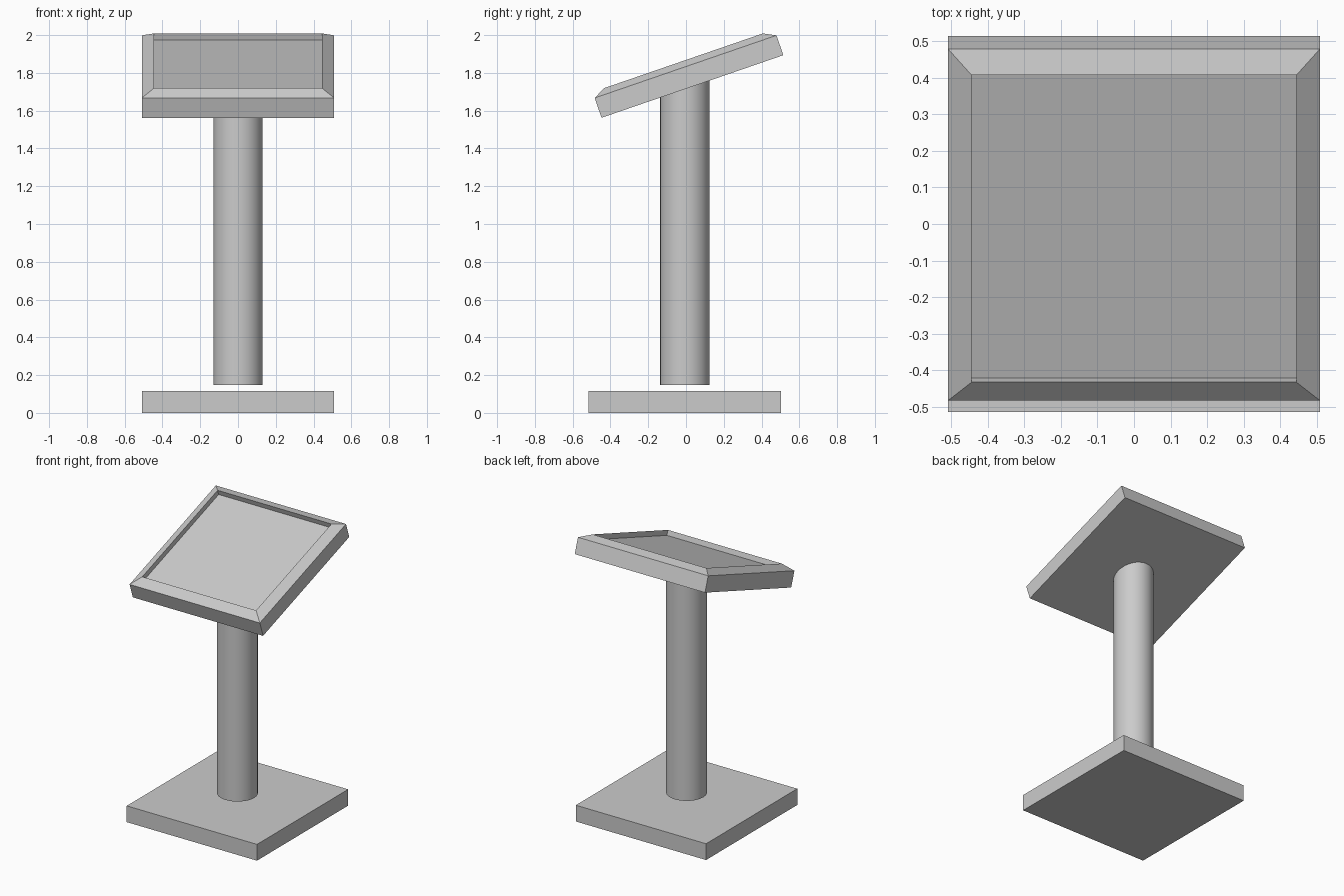
import bpy, bmesh
from math import radians
from mathutils import Vector

if "Cube" in bpy.data.objects:
    bpy.data.objects.remove(bpy.data.objects["Cube"])

SIDE = 1.018      # width of the base and of the panel
TILT = radians(19)


def box(name, size, bottom_centre):
    bm = bmesh.new()
    bmesh.ops.create_cube(bm, size=1)
    for v in bm.verts:
        v.co = Vector((v.co.x * size[0], v.co.y * size[1], (v.co.z + 0.5) * size[2]))
    me = bpy.data.meshes.new(name)
    bm.to_mesh(me)
    bm.free()
    ob = bpy.data.objects.new(name, me)
    ob.location = bottom_centre
    bpy.context.collection.objects.link(ob)
    return ob


# Square foot plate
box("base_plate", (SIDE, SIDE, 0.115), (0, -0.006, 0))

# Round column, floating just above the base and ending inside the panel
z0, z1 = 0.148, 1.775
bpy.ops.mesh.primitive_cylinder_add(vertices=32, radius=0.131, depth=z1 - z0,
                                    location=(0, -0.006, (z0 + z1) / 2))
bpy.context.object.name = "column"
bpy.ops.object.shade_smooth_by_angle(angle=radians(30))

# Tilted panel: slab with a sloped frame rising to a ridge around a sunken face
panel = box("tilted_panel", (SIDE, SIDE, 0.111), (0, 0.034, 1.728))
panel.rotation_euler.x = TILT
bm = bmesh.new()
bm.from_mesh(panel.data)
bm.normal_update()
top = max(bm.faces, key=lambda f: f.calc_center_median().z)
bmesh.ops.inset_region(bm, faces=[top], thickness=0.091)
for v in top.verts:
    v.co.z += 0.033
inner = bmesh.ops.extrude_discrete_faces(bm, faces=[top])["faces"][0]
for v in inner.verts:
    v.co.z -= 0.036
bmesh.ops.recalc_face_normals(bm, faces=bm.faces[:])
bm.to_mesh(panel.data)
bm.free()
